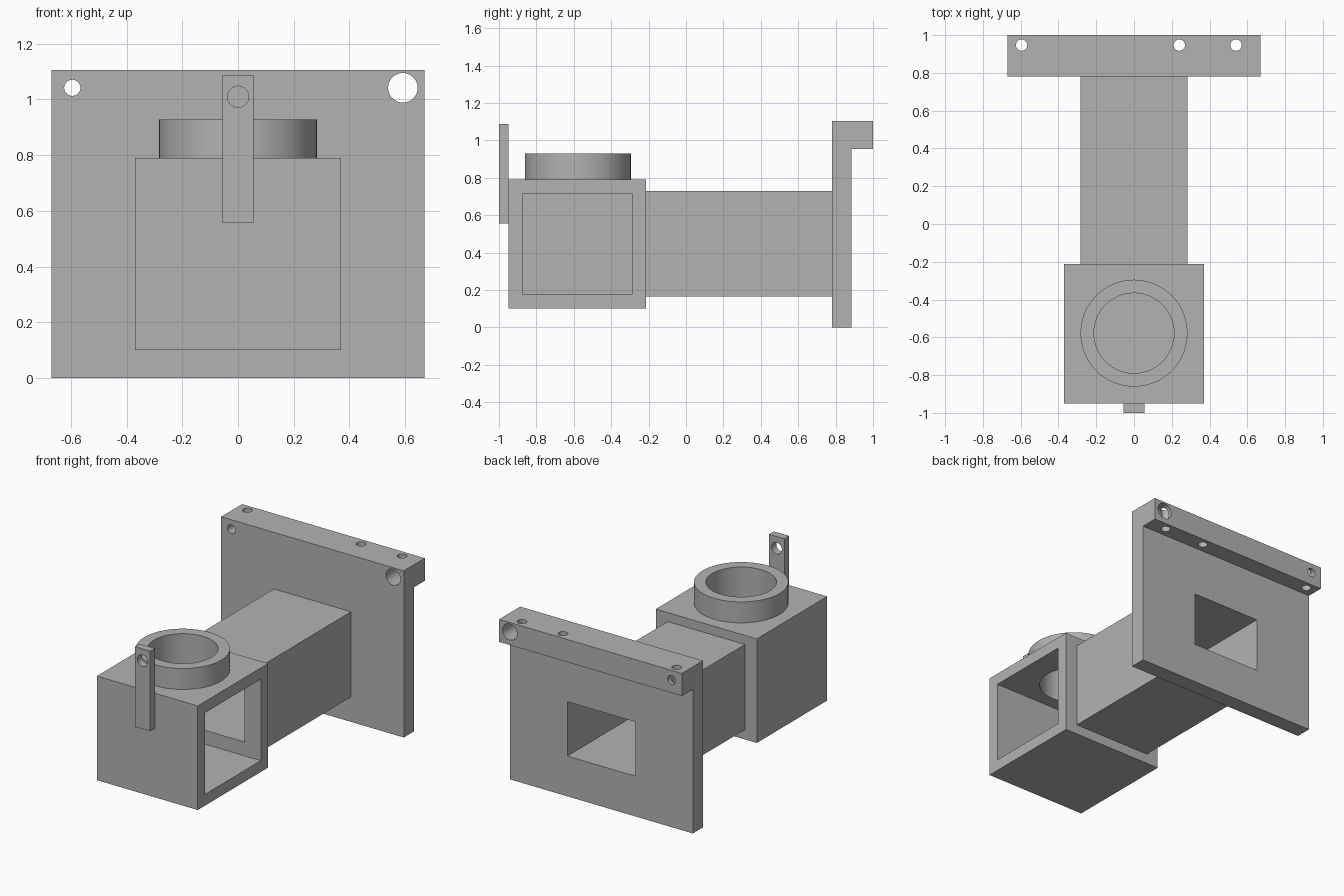
import bpy
import math
from mathutils import Vector

cube = bpy.data.objects.get("Cube")
if cube:
    bpy.data.objects.remove(cube, do_unlink=True)

grey = bpy.data.materials.new("plain grey")
grey.use_nodes = True
colour = (0.45, 0.45, 0.45, 1)
grey.diffuse_color = colour
grey.node_tree.nodes["Principled BSDF"].inputs["Base Color"].default_value = colour


def box(name, low, high):
    """Box between two opposite corners."""
    low, high = Vector(low), Vector(high)
    bpy.ops.mesh.primitive_cube_add(size=1, location=(low + high) / 2)
    ob = bpy.context.object
    ob.name = name
    ob.scale = high - low
    bpy.ops.object.transform_apply(location=False, rotation=False, scale=True)
    ob.data.materials.append(grey)
    return ob


def rod(name, centre, radius, length, along_y=False, sides=48):
    """Round rod, upright or running front to back."""
    turn = (math.pi / 2, 0, 0) if along_y else (0, 0, 0)
    bpy.ops.mesh.primitive_cylinder_add(vertices=sides, radius=radius, depth=length,
                                        location=centre, rotation=turn)
    ob = bpy.context.object
    ob.name = name
    ob.data.materials.append(grey)
    return ob


def cut(part, cutters):
    """Subtract each cutter from the part, then remove the cutters."""
    for cutter in cutters:
        cutter.hide_render = True
        mod = part.modifiers.new("cut", 'BOOLEAN')
        mod.operation = 'DIFFERENCE'
        mod.solver = 'EXACT'
        mod.object = cutter
        bpy.ops.object.select_all(action='DESELECT')
        part.select_set(True)
        bpy.context.view_layer.objects.active = part
        bpy.ops.object.modifier_apply(modifier=mod.name)
        bpy.data.objects.remove(cutter, do_unlink=True)
    bpy.ops.object.shade_smooth_by_angle(angle=math.radians(30))


def duct():
    """Rectangular passage through the arm, from the chamber to the back."""
    return box("duct_cutter", (-0.25, -0.4, 0.267), (0.25, 1.2, 0.627))


def bore():
    """Round passage down through the collar into the chamber."""
    return rod("bore_cutter", (0, -0.578, 0.8), 0.212, 0.5, sides=96)


# Housing: open on its left side, with a bore above and the duct behind
housing = box("housing", (-0.37, -0.95, 0.10), (0.37, -0.213, 0.79))
chamber = box("chamber_cutter", (-0.295, -0.875, 0.175), (0.5, -0.29, 0.715))
cut(housing, [chamber, bore(), duct()])

# Collar on top of the housing
collar = rod("collar", (0, -0.578, 0.8595), 0.283, 0.139, sides=96)
cut(collar, [bore()])

# Arm joining the housing to the mounting plate
arm = box("arm", (-0.283, -0.213, 0.165), (0.283, 0.78, 0.73))
cut(arm, [duct()])

# Mounting plate and the lip along its top edge
plate = box("mounting_plate", (-0.67, 0.78, 0), (0.67, 0.885, 0.955))
cut(plate, [duct()])
lip = box("plate_lip", (-0.67, 0.78, 0.955), (0.67, 1, 1.105))
holes = [rod("pin_cutter", (x, 0.947, 1.03), 0.03, 0.4) for x in (-0.595, 0.24, 0.54)]
holes += [rod("bolt_cutter", (x, 0.89, 1.042), r, 0.5, True)
          for x, r in ((-0.595, 0.029), (0.592, 0.053))]
cut(lip, holes)

# Upright tab with an eyelet on the front
tab = box("front_tab", (-0.056, -1, 0.557), (0.056, -0.95, 1.088))
cut(tab, [rod("eyelet_cutter", (0, -0.975, 1.01), 0.038, 0.2, True)])
